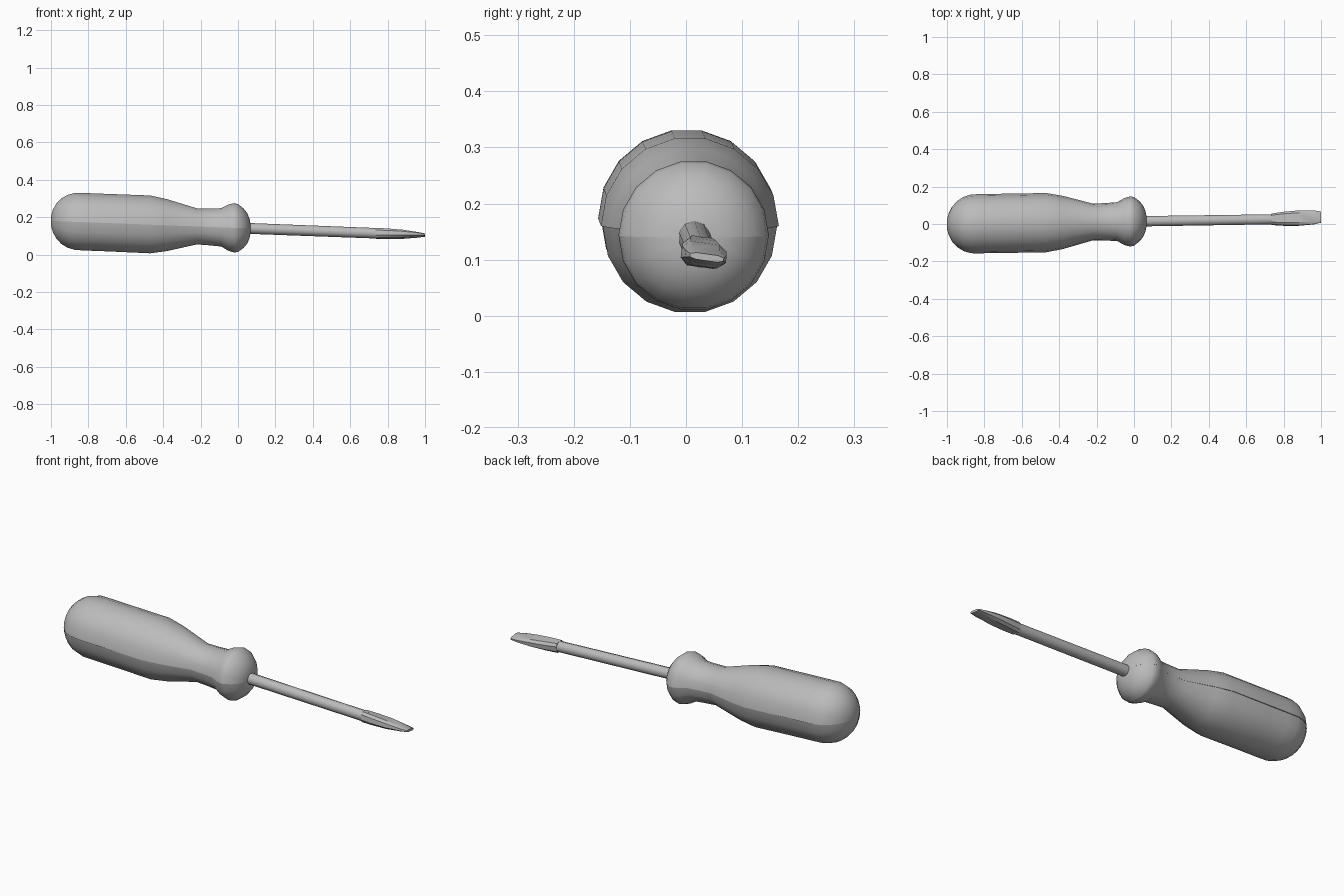
import bpy, bmesh, math

cube = bpy.data.objects.get("Cube")
if cube:
    bpy.data.objects.remove(cube, do_unlink=True)

grey = bpy.data.materials.new("plain grey")
grey.use_nodes = True
colour = (0.5, 0.5, 0.5, 1)
grey.diffuse_color = colour
grey.node_tree.nodes["Principled BSDF"].inputs["Base Color"].default_value = colour


def axis(x):
    """Slightly tilted centre line of the tool."""
    return 0.014 + 0.015 * x, 0.142 - 0.038 * x


def loft(name, rings, angle):
    """Skin a list of equal rings and cap both ends."""
    bm = bmesh.new()
    loops = [[bm.verts.new(p) for p in ring] for ring in rings]
    n = len(loops[0])
    for a, b in zip(loops, loops[1:]):
        for i in range(n):
            j = (i + 1) % n
            bm.faces.new((a[i], a[j], b[j], b[i]))
    bm.faces.new(loops[0])
    bm.faces.new(loops[-1])
    bmesh.ops.recalc_face_normals(bm, faces=bm.faces)
    mesh = bpy.data.meshes.new(name)
    bm.to_mesh(mesh)
    bm.free()
    mesh.materials.append(grey)
    obj = bpy.data.objects.new(name, mesh)
    bpy.context.collection.objects.link(obj)
    bpy.ops.object.select_all(action="DESELECT")
    obj.select_set(True)
    bpy.context.view_layer.objects.active = obj
    bpy.ops.object.shade_smooth_by_angle(angle=math.radians(angle))
    return obj


def handle_ring(x, r, step):
    """Round section whose upper shell stands proud of the lower one."""
    cy, cz = axis(x)
    half = 9
    pts = []
    for start, scale in ((0, 1 + step), (math.pi, 1 - step)):
        for i in range(half + 1):
            a = start + math.pi * i / half
            pts.append((x, cy + r * scale * math.cos(a), cz + r * scale * math.sin(a)))
    return pts


# Handle: domed butt, swelling grip, waist and collar (x, radius, shell step)
profile = [(-1, 0.025, .001), (-0.99, 0.06, .001), (-0.973, 0.093, .002),
           (-0.945, 0.123, .005), (-0.91, 0.144, .01), (-0.87, 0.155, .015),
           (-0.81, 0.156, .015), (-0.7, 0.156, .015), (-0.47, 0.157, .01),
           (-0.38, 0.141, .008), (-0.22, 0.098, .004), (-0.15, 0.1, .001),
           (-0.09, 0.104, .001), (-0.05, 0.126, .001), (-0.02, 0.134, .001),
           (0.0, 0.13, .001), (0.03, 0.107, .001), (0.05, 0.082, .001),
           (0.062, 0.052, .001), (0.068, 0.02, .001)]
loft("handle", [handle_ring(*p) for p in profile], 35)


def shaft_ring(x, r):
    cy, cz = axis(x)
    return [(x, cy + r * math.cos(a), cz + r * math.sin(a))
            for a in (math.tau * (i + 0.5) / 10 for i in range(10))]


# Shaft
loft("shaft", [shaft_ring(0.03, 0.029), shaft_ring(0.76, 0.028)], 40)


def blade_ring(x, width, thick):
    """Chamfered flat section, rolled a little about the shaft."""
    cy, cz = axis(x)
    cy += 0.008 * max(0, (x - 0.74) / 0.26)
    roll = math.radians(-8)
    pts = []
    for u, v in ((1, .5), (.65, 1), (-.65, 1), (-1, .5),
                 (-1, -.5), (-.65, -1), (.65, -1), (1, -.5)):
        y, z = u * width, v * thick
        pts.append((x, cy + y * math.cos(roll) - z * math.sin(roll),
                    cz + y * math.sin(roll) + z * math.cos(roll)))
    return pts


# Flattened blade tip
loft("blade", [blade_ring(0.735, 0.029, 0.027), blade_ring(0.8, 0.036, 0.025),
               blade_ring(0.88, 0.04, 0.021), blade_ring(0.96, 0.037, 0.012),
               blade_ring(1.0, 0.03, 0.006)], 25)
